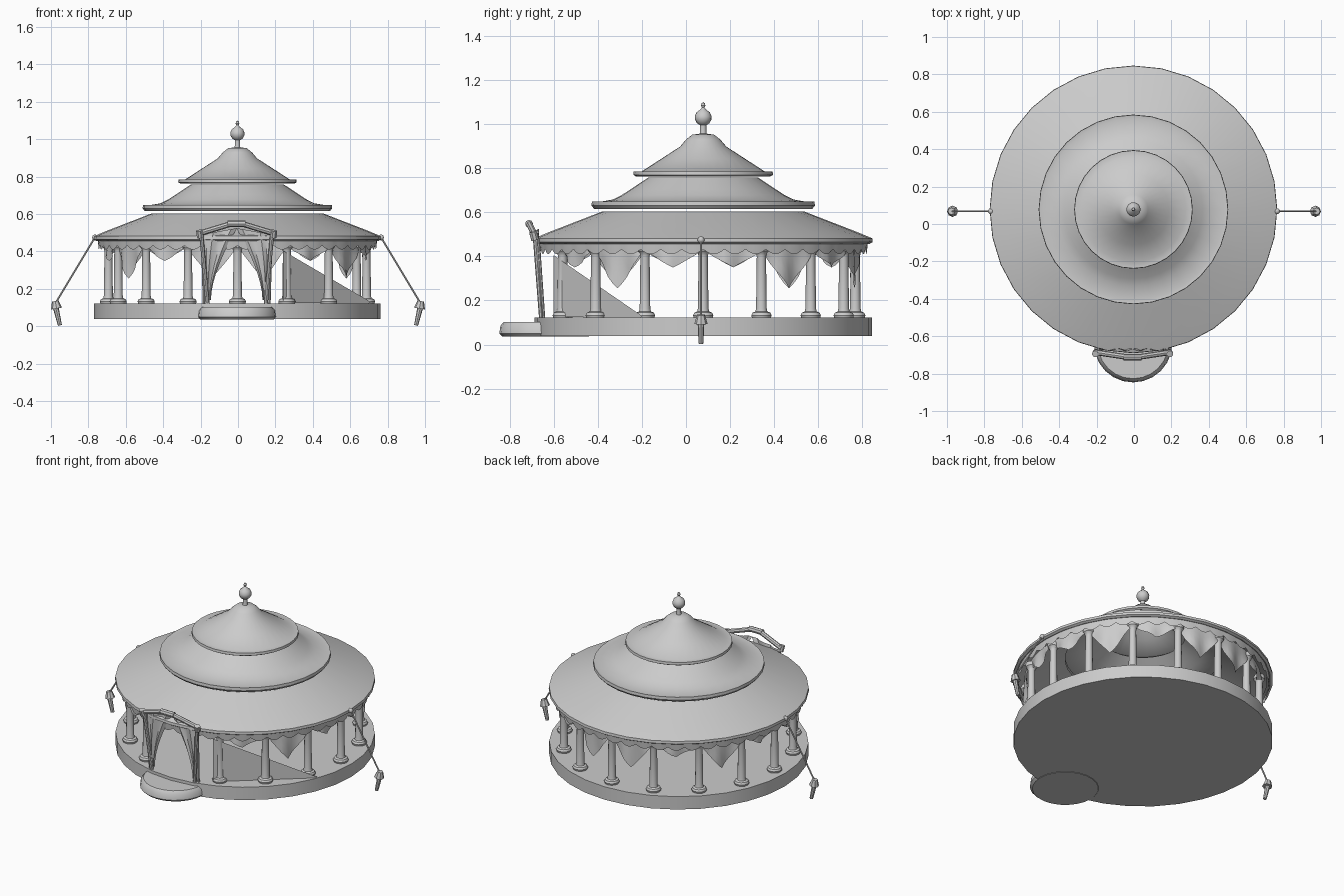
import bpy, bmesh, math
from math import sin, cos, pi, radians
from mathutils import Vector

if "Cube" in bpy.data.objects:
    bpy.data.objects.remove(bpy.data.objects["Cube"])

C = Vector((-0.003, 0.078, 0))   # axis of the round pavilion


def finish(name, bm, smooth=True):
    bmesh.ops.remove_doubles(bm, verts=bm.verts, dist=1e-5)
    me = bpy.data.meshes.new(name)
    bm.to_mesh(me)
    bm.free()
    ob = bpy.data.objects.new(name, me)
    bpy.context.collection.objects.link(ob)
    if smooth:
        bpy.ops.object.select_all(action='DESELECT')
        bpy.context.view_layer.objects.active = ob
        ob.select_set(True)
        bpy.ops.object.shade_smooth_by_angle(angle=radians(35))
    return ob


def lathe(name, profile, centre=C, n=32):
    """Revolve (radius, z) points around a vertical axis."""
    bm = bmesh.new()
    rings = [[bm.verts.new((centre.x + r * cos(2 * pi * i / n),
                            centre.y + r * sin(2 * pi * i / n), z))
              for i in range(n)] for r, z in profile]
    for a, b in zip(rings, rings[1:]):
        for i in range(n):
            j = (i + 1) % n
            bm.faces.new((a[i], a[j], b[j], b[i]))
    return finish(name, bm)


def rod(name, p, q, r1, r2=None, n=8):
    p, q = Vector(p), Vector(q)
    bm = bmesh.new()
    bmesh.ops.create_cone(bm, cap_ends=True, segments=n, radius1=r1,
                          radius2=r1 if r2 is None else r2, depth=(q - p).length)
    rot = (q - p).to_track_quat('Z', 'Y').to_matrix()
    for v in bm.verts:
        v.co = rot @ v.co + (p + q) / 2
    return finish(name, bm)


def sheet(name, rows):
    """Cloth from a grid of points."""
    bm = bmesh.new()
    g = [[bm.verts.new(p) for p in row] for row in rows]
    for a, b in zip(g, g[1:]):
        for i in range(len(a) - 1):
            bm.faces.new((a[i], a[i + 1], b[i + 1], b[i]))
    return finish(name, bm)


def polar(r, a, z):
    return (C.x + r * cos(a), C.y + r * sin(a), z)


# round floor platform and entrance step
lathe("platform", [(0, .038), (.766, .038), (.766, .122), (0, .122)])
lathe("entrance_step", [(0, .036), (.195, .036), (.21, .05), (.205, .085), (.19, .103), (0, .103)],
      Vector((-.005, -.637, 0)), 24)

# three stacked roof tiers, open beneath with gaps between them
lathe("lower_roof", [(.735, .462), (.755, .457), (.769, .465), (.767, .482), (.70, .51), (.46, .603)])
lathe("middle_roof", [(.46, .622), (.495, .616), (.507, .63), (.505, .648), (.485, .645), (.41, .658),
                      (.37, .678), (.33, .704), (.25, .757)])
lathe("upper_roof", [(.27, .772), (.305, .763), (.317, .77), (.315, .786), (.28, .785), (.19, .843),
                     (.105, .898), (.078, .93), (.05, .952), (.015, .957)])

# finial: neck, ball and tip
lathe("finial", [(.018, .945), (.014, .965), (.014, .995), (.028, 1.004), (.037, 1.02), (.038, 1.035),
                 (.03, 1.054), (.013, 1.066), (.006, 1.075), (.010, 1.085), (.007, 1.095), (0, 1.1)], n=16)

# ring of columns, leaving out the front one for the doorway
COL = [(0, .12), (.043, .122), (.046, .133), (.04, .145), (.027, .15), (.024, .165), (.021, .40),
       (.024, .415), (.034, .425), (.036, .44), (.028, .455), (0, .465)]
for k in range(16):
    if k != 12:
        lathe(f"column_{k}", COL, Vector(polar(.69, k * pi / 8, 0)), 12)

# scalloped valance under the eave
N, per = 48, 6
angs = [2 * pi * i / (N * per) for i in range(N * per + 1)]
sheet("valance", [[polar(.748, a, .466) for a in angs],
                  [polar(.742, a, .432 - .022 * abs(sin(a * N / 2))) for a in angs]])

# pointed drapes, alternating short and long, one per bay
for k in range(16):
    if k in (11, 12):
        continue
    depth = .205 if k in (1, 3, 4, 6, 9, 14) else .11
    a0, cols = k * pi / 8, 12
    rows = []
    for j in range(4):
        row = []
        for i in range(cols + 1):
            t = i / cols
            drop = .03 + (depth - .03) * (1 - abs(2 * t - 1)) ** .9
            r = .70 - .012 * sin(t * 4 * pi) * j / 3
            row.append(polar(r, a0 + t * pi / 8, .46 - drop * j / 3))
        rows.append(row)
    sheet(f"drape_{k}", rows)

# side cloth panel stretched from the doorway down to the floor
sheet("side_cloth", [[(.24, -.60, .405), (.71, -.20, .13)], [(.24, -.60, .125), (.70, -.205, .122)]])

# doorway: posts, gabled header and tied curtains
for s, side in ((-1, "left"), (1, "right")):
    x = lambda v: s * v - .007
    rod(f"door_post_{side}", (x(.155), -.655, .11), (x(.19), -.685, .50), .011)
    rod(f"inner_post_{side}", (x(.175), -.645, .12), (x(.185), -.67, .48), .007)
    rod(f"header_beam_{side}", (x(.205), -.685, .495), (x(.04), -.71, .545), .015)
    rod(f"header_end_{side}", (x(.195), -.685, .475), (x(.20), -.695, .512), .018)
    rows = []
    for j in range(9):
        t = j / 8
        w = .17 * (1 - t) ** 1.5 + .022
        outer = .19 - .03 * t
        top = .49 - .35 * t
        rows.append([(x(outer - w * i / 6),
                      -.672 + .02 * t + .007 * sin(i * 2.2),
                      top + .035 * (1 - t) * i / 6) for i in range(7)])
    sheet(f"door_curtain_{side}", rows)

    # guy rope, eave knob and ground stake
    bm = bmesh.new()
    bmesh.ops.create_uvsphere(bm, u_segments=10, v_segments=6, radius=.016)
    for v in bm.verts:
        v.co += Vector((s * .765, .068, .475))
    finish(f"rope_knob_{side}", bm)
    rod(f"guy_rope_{side}", (s * .765, .068, .475), (s * .975, .068, .125), .005, n=6)
    rod(f"stake_{side}", (s * .952, .068, .005), (s * .978, .068, .115), .011, .016)
    rod(f"stake_head_{side}", (s * .970, .068, .095), (s * .977, .068, .135), .030, .018)

rod("header_ridge", (-.055, -.712, .548), (.04, -.712, .548), .018)
